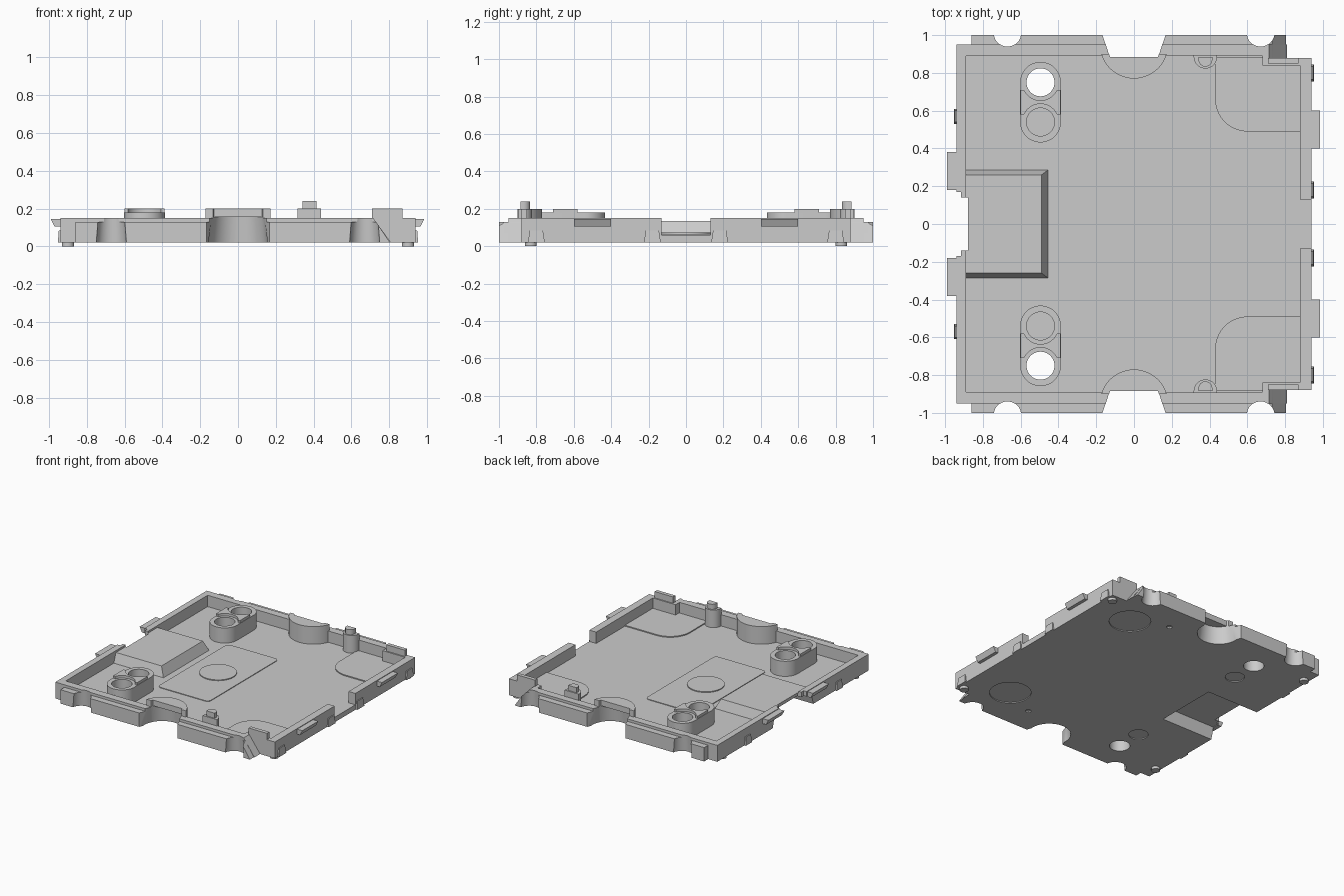
import bpy, bmesh
from math import sin, cos, radians

if "Cube" in bpy.data.objects:
    bpy.data.objects.remove(bpy.data.objects["Cube"])


def loft(name, lo, hi, z0, z1):
    """Solid between two matching outlines at heights z0 and z1."""
    bm = bmesh.new()
    a = [bm.verts.new((x, y, z0)) for x, y in lo]
    b = [bm.verts.new((x, y, z1)) for x, y in hi]
    n = len(a)
    bm.faces.new(a[::-1])
    bm.faces.new(b)
    for i in range(n):
        bm.faces.new((a[i], a[(i + 1) % n], b[(i + 1) % n], b[i]))
    bmesh.ops.recalc_face_normals(bm, faces=bm.faces)
    me = bpy.data.meshes.new(name)
    bm.to_mesh(me)
    bm.free()
    ob = bpy.data.objects.new(name, me)
    bpy.context.collection.objects.link(ob)
    return ob


def rect(x0, x1, y0, y1):
    return [(x0, y0), (x1, y0), (x1, y1), (x0, y1)]


def arc(cx, cy, r, a0, a1, n=24):
    return [(cx + r * cos(radians(a0 + (a1 - a0) * i / n)),
             cy + r * sin(radians(a0 + (a1 - a0) * i / n))) for i in range(n + 1)]


def circle(cx, cy, r, n=40):
    return arc(cx, cy, r, 0, 360, n)[:-1]


def prism(name, pts, z0, z1):
    return loft(name, pts, pts, z0, z1)


def box(name, x0, x1, y0, y1, z0, z1):
    return prism(name, rect(x0, x1, y0, y1), z0, z1)


def flip(pts, s):
    return [(x, y * s) for x, y in pts]


def boolean(target, other, op):
    m = target.modifiers.new("bool", 'BOOLEAN')
    m.object, m.operation, m.solver = other, op, 'EXACT'
    bpy.context.view_layer.objects.active = target
    bpy.ops.object.modifier_apply(modifier=m.name)
    bpy.data.objects.remove(other, do_unlink=True)


def add(o):
    boolean(tray, o, 'UNION')


def cut(o):
    boolean(tray, o, 'DIFFERENCE')


# Tray block with slanted side walls and flanges
tray = box("tray", -.94, .94, -.88, .88, .02, .15)
for s in (1, -1):
    add(loft("side_wall", flip(rect(-.94, .81, .8, .95), s),
             flip(rect(-.94, .715, .8, .95), s), .02, .15))
    add(loft("flange", flip(rect(-.86, .805, .85, 1), s),
             flip(rect(-.86, .73, .85, 1), s), .02, .13))

# Interior pocket and the gap in the right wall
cut(prism("pocket", [(-.89, -.89), (.68, -.89), (.68, -.84), (.88, -.84),
                     (.88, .84), (.68, .84), (.68, .89), (-.89, .89)], .06, .3))
cut(box("right_gap", .86, 1, -.13, .13, .06, .3))

# Raised cover on the left, hollow beneath
add(loft("cover", rect(-.91, -.45, -.29, .29), rect(-.91, -.49, -.26, .26), .05, .135))
cut(loft("cover_recess", rect(-1.1, -.48, -.26, .26), rect(-1.1, -.52, -.23, .23), .0, .11))
cut(box("left_notch", -1.1, -.915, -.17, .17, 0, .3))
cut(box("left_notch_inner", -1.1, -.88, -.14, .14, 0, .3))

for s in (1, -1):
    # Rounded hood over each middle notch
    hood = arc(0, .95, .18, -16, -164)
    add(prism("hood", flip(hood, s), .05, .20))
    cut(loft("hood_cavity", flip(circle(0, .95, .158), s),
             flip(circle(0, .95, .142), s), 0, .155))
    cut(prism("middle_notch", flip([(-.127, .885), (.127, .885), (.185, 1.05), (-.185, 1.05)], s), 0, .3))
    # Half-round flange notches
    for x in (-.67, .67):
        cut(loft("flange_notch", flip(circle(x, 1.01, .082), s),
                 flip(circle(x, 1.01, .07), s), 0, .16))
    # Double screw boss with one open and one blind hole
    boss = arc(-.495, .75, .108, 0, 180) + arc(-.495, .54, .108, 180, 360)
    add(prism("boss", flip(boss, s), .05, .18))
    bridge = box("boss_bridge", -.6, -.39, *sorted((.58 * s, .71 * s)), .17, .20)
    for y in (.54, .75):
        boolean(bridge, prism("rim_cut", flip(circle(-.495, y, .096), s), .1, .3), 'DIFFERENCE')
        cut(prism("hole", flip(circle(-.495, y, .074), s), 0 if y > .6 else .07, .3))
    bridge.name = "boss_bridge"
    cut(prism("boss_dimple", flip(circle(-.495, .54, .07), s), 0, .027))
    # Round recesses under the corner pads and small vent dots
    cut(prism("round_recess", flip(circle(.6, .67, .15), s), 0, .027))
    cut(prism("dot_recess", flip(circle(.33, .79, .02), s), 0, .03))

    # Raised corner pad on the floor
    prism("corner_pad", flip([(.43, .885), *arc(.6, .66, .17, 180, 270, 14), (.885, .49),
                              (.885, .845), (.69, .845), (.69, .885)], s), .055, .068)
    # Half-round post with a tab on top
    prism("post", flip([(.44, .895)] + arc(.378, .885, .062, 0, -180, 16) + [(.316, .895)], s), .055, .20)
    prism("post_tab", flip([(.415, .885)] + arc(.378, .87, .037, 0, -180, 12) + [(.341, .885)], s), .15, .24)
    # Corner clip rising from the wall
    box("corner_clip", .71, .87, *sorted((.85 * s, .88 * s)), .149, .20)
    # Side latches with bevelled undersides
    y0, y1 = sorted((.18 * s, .38 * s))
    loft("left_latch", rect(-.97, -.935, y0, y1), rect(-.99, -.935, y0, y1), .105, .145)
    y0, y1 = sorted((.40 * s, .60 * s))
    loft("right_latch", rect(.935, .965, y0, y1), rect(.935, .985, y0, y1), .105, .145)
    # Small locating bumps
    for y in (.18, .80):
        loft("right_bump", rect(.935, .953, y * s - .045, y * s + .045),
             rect(.935, .948, y * s - .035, y * s + .035), .02, .085)
    loft("left_bump", rect(-.953, -.935, .57 * s - .04, .57 * s + .04),
         rect(-.948, -.935, .57 * s - .03, .57 * s + .03), .02, .085)
    # Feet
    for x in (-.9, .9):
        prism("foot", flip(circle(x, .83, .032, 24), s), 0, .025)

# Shallow floor plate and disc
plate = (arc(.02, .41, .03, 0, 90, 6) + arc(-.37, .41, .03, 90, 180, 6)
         + arc(-.37, -.41, .03, 180, 270, 6) + arc(.02, -.41, .03, 270, 360, 6))
prism("floor_plate", plate, .055, .065)
prism("floor_disc", circle(-.175, .0, .135), .055, .072)

# Smooth the round surfaces, keep edges crisp
bpy.ops.object.select_all(action='SELECT')
bpy.context.view_layer.objects.active = tray
bpy.ops.object.shade_smooth_by_angle(angle=radians(30))
